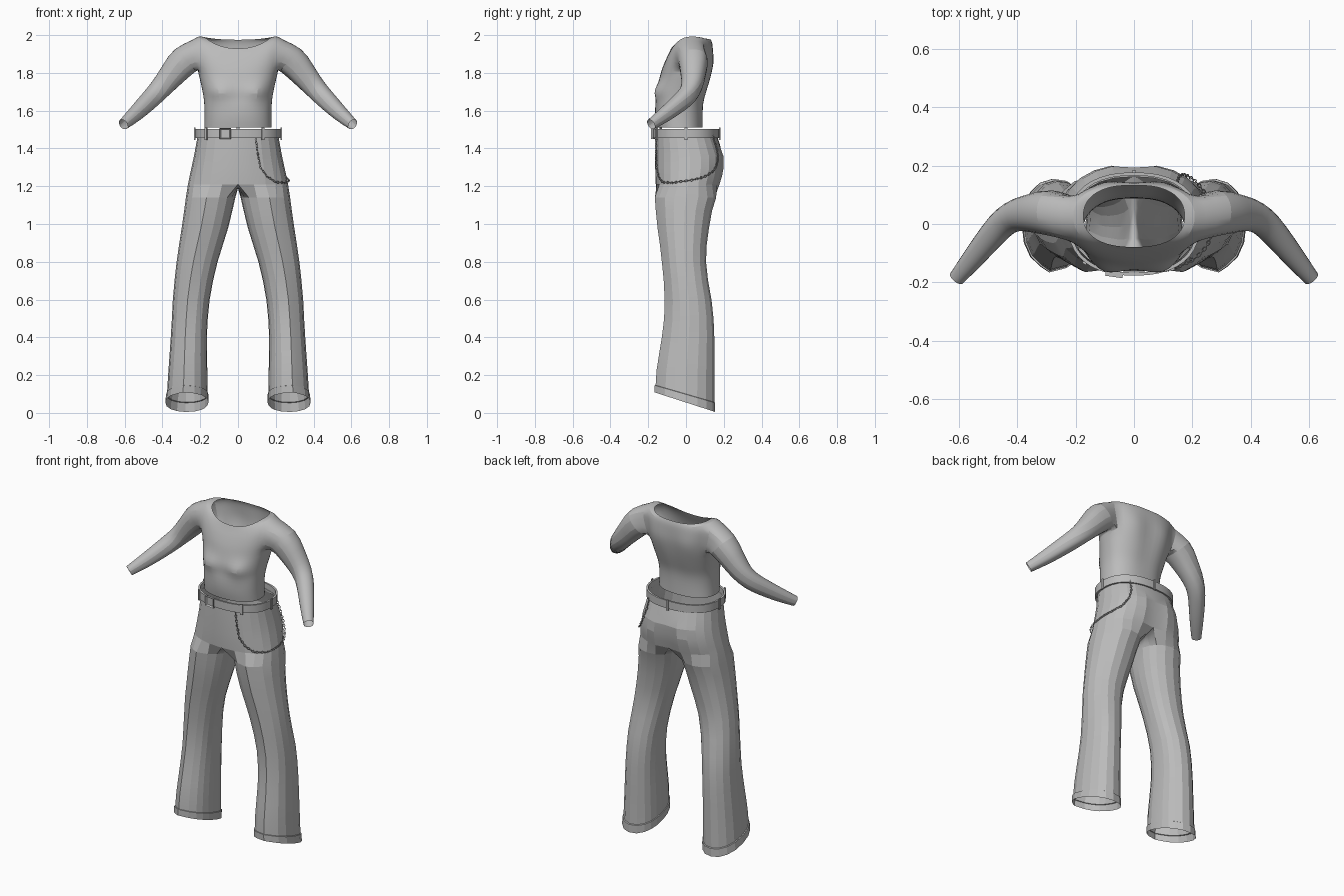
import bpy, bmesh
from math import sin, cos, pi, radians, atan2, exp
from mathutils import Vector, Matrix

if "Cube" in bpy.data.objects:
    bpy.data.objects.remove(bpy.data.objects["Cube"], do_unlink=True)

grey = bpy.data.materials.new("plain grey")
grey.use_nodes = True
grey.diffuse_color = (0.5, 0.5, 0.5, 1)
bsdf = grey.node_tree.nodes["Principled BSDF"]
bsdf.inputs["Base Color"].default_value = grey.diffuse_color
bsdf.inputs["Roughness"].default_value = 0.8


def finish(bm, name, mirror=False, subsurf=0, angle=None):
    bmesh.ops.recalc_face_normals(bm, faces=bm.faces)
    mesh = bpy.data.meshes.new(name)
    bm.to_mesh(mesh)
    bm.free()
    mesh.materials.append(grey)
    ob = bpy.data.objects.new(name, mesh)
    bpy.context.collection.objects.link(ob)
    if mirror:
        mod = ob.modifiers.new("mirror", 'MIRROR')
        mod.use_clip = True
        mod.merge_threshold = 0.002
    if subsurf:
        mod = ob.modifiers.new("subdivide", 'SUBSURF')
        mod.levels = mod.render_levels = subsurf
    if angle:
        bpy.ops.object.select_all(action='DESELECT')
        ob.select_set(True)
        bpy.context.view_layer.objects.active = ob
        bpy.ops.object.shade_smooth_by_angle(angle=radians(angle))
    return ob


def oval(t, w, yf, yb, e=0.85):
    """Point on a rounded cross-section; t = -90 degrees is the front."""
    c, s = cos(t), sin(t)
    x = w * abs(c) ** e * (1 if c > 0 else -1)
    y = (yf + yb) / 2 + (yb - yf) / 2 * abs(s) ** e * (1 if s > 0 else -1)
    return (0 if abs(c) < 1e-6 else x), y


def bridge(bm, a, b, closed=True):
    n = len(a)
    for i in range(n if closed else n - 1):
        j = (i + 1) % n
        bm.faces.new((a[i], a[j], b[j], b[i]))


def bump(x, z, cx, cz, rx, rz):
    return exp(-((x - cx) / rx) ** 2 - ((z - cz) / rz) ** 2)


HALF = [radians(-90 + 15 * i) for i in range(13)]

# Shirt body: side, front and back heights, half width, front and back depth
rows = [
    (1.51, 1.51, 1.51, .180, -.155, .09), (1.56, 1.56, 1.56, .178, -.165, .09),
    (1.62, 1.62, 1.62, .179, -.165, .092), (1.66, 1.66, 1.66, .182, -.155, .10),
    (1.69, 1.69, 1.69, .187, -.152, .11), (1.72, 1.72, 1.72, .193, -.15, .12),
    (1.765, 1.75, 1.76, .203, -.145, .132), (1.81, 1.785, 1.80, .215, -.138, .14),
    (1.87, 1.815, 1.85, .228, -.13, .145), (1.93, 1.845, 1.89, .235, -.118, .145),
    (1.975, 1.875, 1.925, .238, -.105, .145), (2.0, 1.90, 1.955, .212, -.092, .143),
    (1.988, 1.928, 1.975, .175, -.08, .135)]
bm = bmesh.new()
grid = []
for zs, zf, zb, w, yf, yb in rows:
    line = []
    for t in HALF:
        x, y = oval(t, w, yf, yb)
        s = sin(t)
        z = zs + ((zf if s < 0 else zb) - zs) * s * s
        if s < 0:
            y -= .036 * bump(x, z, .1, 1.70, .055, .045)
        else:
            y += .014 * bump(x, z, .1, 1.86, .05, .06) - .012 * bump(x, z, 0, 1.78, .03, .15)
        line.append(bm.verts.new((x, y, z)))
    grid.append(line)
R0, R1, C0, C1 = 7, 10, 4, 8
for r in range(len(grid) - 1):
    for c in range(12):
        if not (R0 <= r < R1 and C0 <= c < C1):
            bm.faces.new((grid[r][c], grid[r][c + 1], grid[r + 1][c + 1], grid[r + 1][c]))

# Sleeve grown from the armhole
hole = ([grid[R0][c] for c in range(C0, C1)] + [grid[r][C1] for r in range(R0, R1)]
        + [grid[R1][c] for c in range(C1, C0, -1)] + [grid[r][C0] for r in range(R1, R0, -1)])
centre = sum((v.co for v in hole), Vector()) / len(hole)
turns = [atan2((v.co.z - centre.z) / .085, (v.co.y - centre.y) / .09) for v in hole]
arm = [(.275, .042, 1.878, .09), (.345, .038, 1.795, .072), (.395, .035, 1.735, .062),
       (.44, .015, 1.685, .055), (.485, -.035, 1.64, .05), (.545, -.11, 1.58, .042),
       (.607, -.185, 1.527, .03)]
pts = [Vector(p[:3]) for p in arm]
last = hole
for i, p in enumerate(pts):
    d = (pts[min(i + 1, len(pts) - 1)] - pts[max(i - 1, 0)]).normalized()
    u = Vector((0, 0, 1)).cross(d).normalized()
    v = d.cross(u)
    ring = [bm.verts.new(p + arm[i][3] * (u * cos(a) + v * sin(a))) for a in turns]
    bridge(bm, last, ring)
    last = ring
finish(bm, "shirt", mirror=True, subsurf=1, angle=30)

# Trousers, hips first: height, half width, front and back depth
hips = [(1.475, .212, -.160, .162), (1.42, .222, -.162, .182), (1.36, .233, -.163, .203),
        (1.30, .246, -.163, .205), (1.25, .257, -.162, .195), (1.21, .265, -.160, .182)]


def hip_point(t, z, out=0.0):
    k = 0
    while k < len(hips) - 2 and hips[k + 1][0] > z:
        k += 1
    a, b = hips[k], hips[k + 1]
    f = (z - a[0]) / (b[0] - a[0])
    w, yf, yb = (a[i] + (b[i] - a[i]) * f for i in (1, 2, 3))
    x, y = oval(t, w + out, yf - out, yb + out)
    if y > 0:
        y -= .022 * bump(x, z, 0, 1.27, .03, .1)
    return Vector((x, y, z))


bm = bmesh.new()
last = None
for h in hips:
    line = [bm.verts.new(hip_point(t, h[0])) for t in HALF]
    if last:
        bridge(bm, last, line, closed=False)
    last = line

# Crotch line closes the half ring into a leg ring
back, front = last[-1].co.y, last[0].co.y
seam = [bm.verts.new((0, back + (front - back) * i / 6, 1.21 - .02 * sin(pi * i / 6)))
        for i in range(1, 6)]
last = last + seam
turns = ([radians(-130 + 260 * i / 12) for i in range(13)]
         + [radians(130 + 100 * i / 6) for i in range(1, 6)])

# Legs: height, inner and outer x, front and back depth, hem slope
legs = [(1.14, .014, .276, -.157, .160, 0), (1.07, .03, .285, -.152, .138, 0),
        (.98, .052, .298, -.143, .122, 0), (.89, .08, .312, -.13, .11, 0),
        (.80, .108, .325, -.12, .106, 0), (.70, .132, .336, -.11, .117, 0),
        (.60, .15, .345, -.105, .135, 0), (.50, .16, .35, -.108, .146, 0),
        (.40, .165, .356, -.12, .15, 0), (.30, .164, .363, -.135, .15, .01),
        (.20, .162, .37, -.148, .15, .025), (.10, .161, .376, -.153, .15, .045),
        (.098, .157, .381, -.158, .155, .045), (.055, .157, .385, -.158, .155, .05)]
for z, xi, xo, yf, yb, slope in legs:
    ring = []
    for i, t in enumerate(turns):
        x, y = oval(t, (xo - xi) / 2, yf, yb, .92)
        x += (xi + xo) / 2
        if i == 2:                      # pressed front crease
            y -= .008
            x += .012
        ring.append(bm.verts.new((x, y, z - slope * y / .155)))
    bridge(bm, last, ring)
    last = ring
finish(bm, "trousers", mirror=True, angle=12)

# Belt band with thickness
bm = bmesh.new()
N = 40
loops = []
for z, out in ((1.455, .003), (1.455, .014), (1.503, .014), (1.503, .003)):
    loops.append([bm.verts.new(Vector((*oval(2 * pi * i / N, .212 + out, -.163 - out, .163 + out), z)))
                  for i in range(N)])
for i in range(4):
    bridge(bm, loops[i], loops[(i + 1) % 4])
finish(bm, "belt", angle=30)


def plate(name, t, size, z=1.478, out=.016, frame=0.0):
    """Small box standing on the belt, turned to face outward."""
    x, y = oval(t, .212 + out, -.163 - out, .163 + out)
    x2, y2 = oval(t + .05, .212 + out, -.163 - out, .163 + out)
    bm = bmesh.new()
    bmesh.ops.create_cube(bm, size=1)
    bmesh.ops.scale(bm, vec=size, verts=bm.verts)
    if frame:
        outer = [f for f in bm.faces if f.normal.y < -.9]
        bmesh.ops.inset_region(bm, faces=outer, thickness=frame, depth=0)
        bmesh.ops.translate(bm, vec=(0, size[1] * .7, 0), verts=outer[0].verts)
    turn = Matrix.Rotation(atan2(y2 - y, x2 - x), 4, 'Z')
    bmesh.ops.transform(bm, matrix=Matrix.Translation((x, y, z)) @ turn, verts=bm.verts)
    finish(bm, name)


plate("buckle", radians(-104), (.06, .014, .058), frame=.009)
for name, deg in (("left_front_loop", -58), ("right_front_loop", -135), ("left_side_loop", 0),
                  ("right_side_loop", 180), ("back_loop", 90)):
    plate(name, radians(deg), (.014, .008, .064))

# Hanging chain draped round the left hip
stops = [(-69, 1.455), (-68, 1.38), (-66, 1.30), (-58, 1.25), (-46, 1.222), (-25, 1.218),
         (0, 1.23), (22, 1.25), (38, 1.28), (47, 1.33), (52, 1.40), (52, 1.47)]
path = []
for (t0, z0), (t1, z1) in zip(stops, stops[1:]):
    path += [hip_point(radians(t0 + (t1 - t0) * k / 20), z0 + (z1 - z0) * k / 20, .008)
             for k in range(20)]
bm = bmesh.new()
travelled, count = 0.0, 0
for a, b in zip(path, path[1:]):
    travelled += (b - a).length
    if travelled < .012:
        continue
    travelled = 0.0
    count += 1
    d = (b - a).normalized()
    side = d.cross(Vector((a.x, a.y, 0))).normalized()
    if count % 2:
        side = d.cross(side)
    up = d.cross(side)
    link = []
    for i in range(8):
        p = 2 * pi * i / 8
        ray = d * cos(p) * 1.5 + side * sin(p)
        link.append([bm.verts.new(a + ray * (.0055 + .0016 * cos(q)) + up * .0016 * sin(q))
                     for q in (0, pi / 2, pi, 3 * pi / 2)])
    for i in range(8):
        bridge(bm, link[i], link[(i + 1) % 8])
finish(bm, "hip_chain", angle=60)
